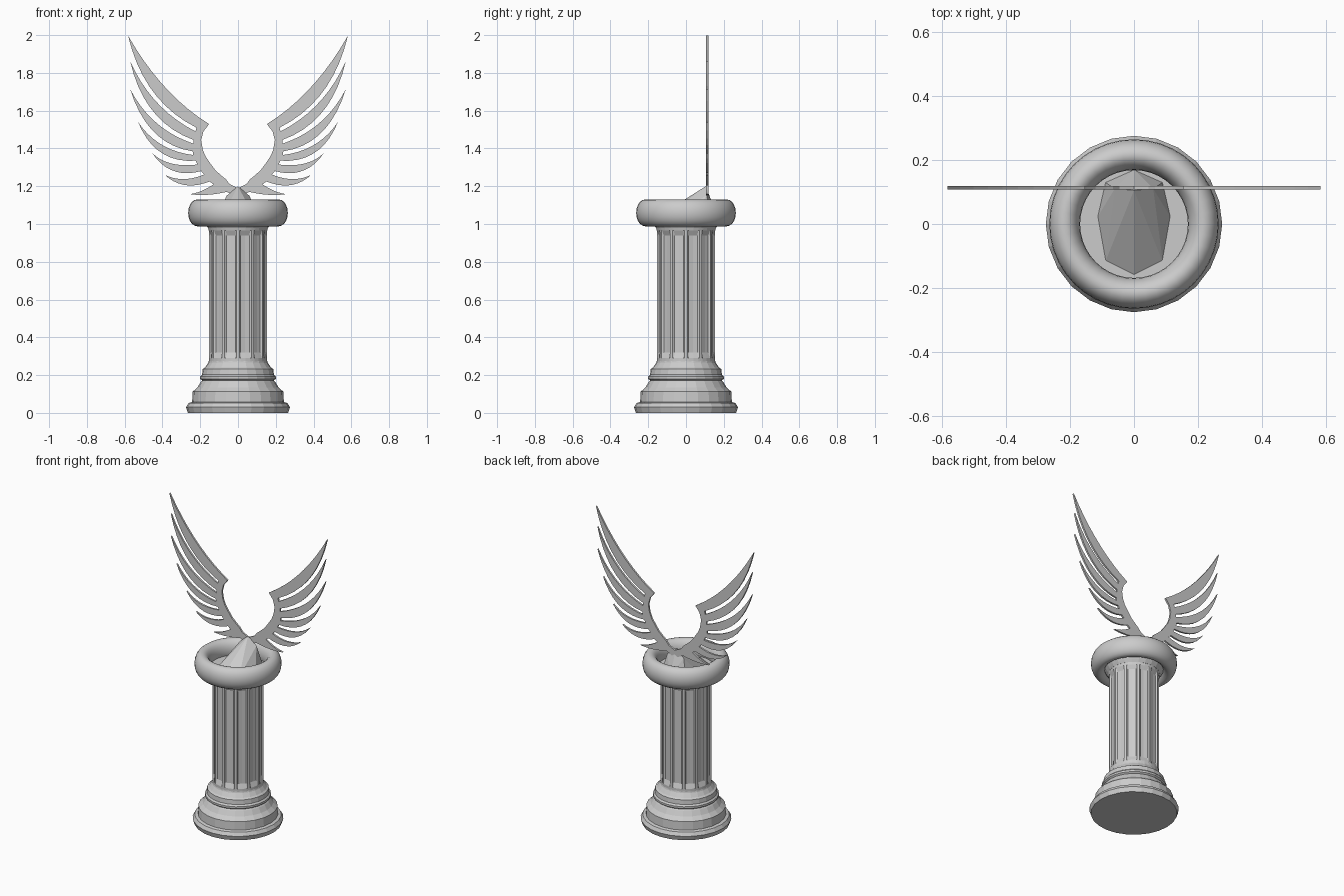
import bpy, bmesh, math
from mathutils import Vector

if "Cube" in bpy.data.objects:
    bpy.data.objects.remove(bpy.data.objects["Cube"])


def make_object(name, bm, smooth=False):
    bmesh.ops.recalc_face_normals(bm, faces=bm.faces)
    me = bpy.data.meshes.new(name)
    bm.to_mesh(me)
    bm.free()
    ob = bpy.data.objects.new(name, me)
    bpy.context.collection.objects.link(ob)
    for p in me.polygons:
        p.use_smooth = smooth
    return ob


def loft(name, rings, smooth=False):
    """Skin a stack of equal-length point rings and cap both ends."""
    bm = bmesh.new()
    vs = [[bm.verts.new(p) for p in ring] for ring in rings]
    n = len(vs[0])
    for a, b in zip(vs, vs[1:]):
        for i in range(n):
            j = (i + 1) % n
            bm.faces.new((a[i], a[j], b[j], b[i]))
    bm.faces.new(vs[0][::-1])
    bm.faces.new(vs[-1])
    return make_object(name, bm, smooth)


def circle(r, z, n=24):
    return [(r * math.cos(2 * math.pi * i / n), r * math.sin(2 * math.pi * i / n), z)
            for i in range(n)]


# Stepped round base
base_profile = [(0.265, 0), (0.275, 0.03), (0.262, 0.052), (0.243, 0.057), (0.24, 0.112),
                (0.215, 0.135), (0.197, 0.165), (0.19, 0.172), (0.2, 0.18), (0.2, 0.193),
                (0.19, 0.203), (0.187, 0.232), (0.175, 0.24), (0.158, 0.265), (0.155, 0.275)]
loft("stepped_base", [circle(r, z) for r, z in base_profile])


# Fluted shaft with twelve narrow ridges
def fluted(r, depth, z):
    ring = []
    for k in range(12):
        for deg, d in ((-3, 0), (3, 0), (5.5, 0.75), (15, 1), (24.5, 0.75)):
            a = math.radians(30 * k + deg)
            rr = r - depth * d
            ring.append((rr * math.cos(a), rr * math.sin(a), z))
    return ring


loft("fluted_shaft", [fluted(0.155, 0, 0.265), fluted(0.155, 0, 0.29),
                      fluted(0.155, 0.014, 0.32), fluted(0.155, 0.014, 0.94),
                      fluted(0.155, 0, 0.965), fluted(0.16, 0, 0.985)])

# Capital disc inside the ring
loft("capital_disc", [circle(0.16, 0.98), circle(0.17, 0.995), circle(0.185, 1.02),
                      circle(0.185, 1.035)])

# Thick rounded ring around the top
bm = bmesh.new()
N, M = 40, 20
grid = []
for i in range(N):
    a = 2 * math.pi * i / N
    row = []
    for j in range(M):
        b = 2 * math.pi * j / M
        r = 0.216 + 0.048 * math.cos(b)
        row.append(bm.verts.new((r * math.cos(a), r * math.sin(a), 1.059 + 0.071 * math.sin(b))))
    grid.append(row)
for i in range(N):
    for j in range(M):
        i2, j2 = (i + 1) % N, (j + 1) % M
        bm.faces.new((grid[i][j], grid[i2][j], grid[i2][j2], grid[i][j2]))
make_object("capital_ring", bm, True)

# Faceted wedge that carries the wings
bm = bmesh.new()
half = [(0.09, 0.13, 1.03), (0.115, 0.02, 1.03), (0.09, -0.12, 1.03),
        (0.06, 0.11, 1.15), (0.06, 0.02, 1.11)]
mid = [(0, 0.17, 1.03), (0, -0.165, 1.03), (0, 0.105, 1.2), (0, 0.0, 1.128)]
for p in mid + half + [(-x, y, z) for x, y, z in half]:
    bm.verts.new(p)
bmesh.ops.convex_hull(bm, input=bm.verts)
make_object("faceted_wedge", bm)


# Wings: one outline of curved feathers, extruded thin and mirrored
def bezier(a, c, b, n=9):
    a, c, b = Vector(a), Vector(c), Vector(b)
    return [a * (1 - t) ** 2 + c * 2 * t * (1 - t) + b * t * t
            for t in (i / n for i in range(n + 1))]


# upper root, upper control, tip, lower control, lower root
feathers = [
    ((.153, 1.529), (.405, 1.685), (.582, 1.997), (.50, 1.65), (.22, 1.51)),
    ((.225, 1.49), (.46, 1.61), (.571, 1.862), (.497, 1.54), (.235, 1.445)),
    ((.235, 1.425), (.46, 1.50), (.571, 1.714), (.48, 1.42), (.24, 1.385)),
    ((.238, 1.365), (.43, 1.39), (.529, 1.54), (.44, 1.32), (.225, 1.335)),
    ((.215, 1.315), (.37, 1.295), (.455, 1.376), (.36, 1.235), (.195, 1.28)),
    ((.18, 1.262), (.29, 1.215), (.386, 1.259), (.29, 1.17), (.15, 1.225)),
    ((.13, 1.21), (.19, 1.168), (.254, 1.158), (.17, 1.145), (.06, 1.17)),
]
outline = [Vector(p) for p in ((0.0, 1.14), (0.0, 1.19), (.045, 1.212), (.065, 1.238),
                               (.085, 1.254), (.12, 1.285), (.148, 1.323), (.172, 1.358),
                               (.187, 1.395), (.195, 1.445), (.183, 1.49))]
for up, uc, tip, lc, low in feathers:
    outline += bezier(up, uc, tip) + bezier(tip, lc, low)[1:]

for name, s in (("right_wing", 1), ("left_wing", -1)):
    loft(name, [[(s * p.x, y, p.y) for p in outline] for y in (0.107, 0.119)])
